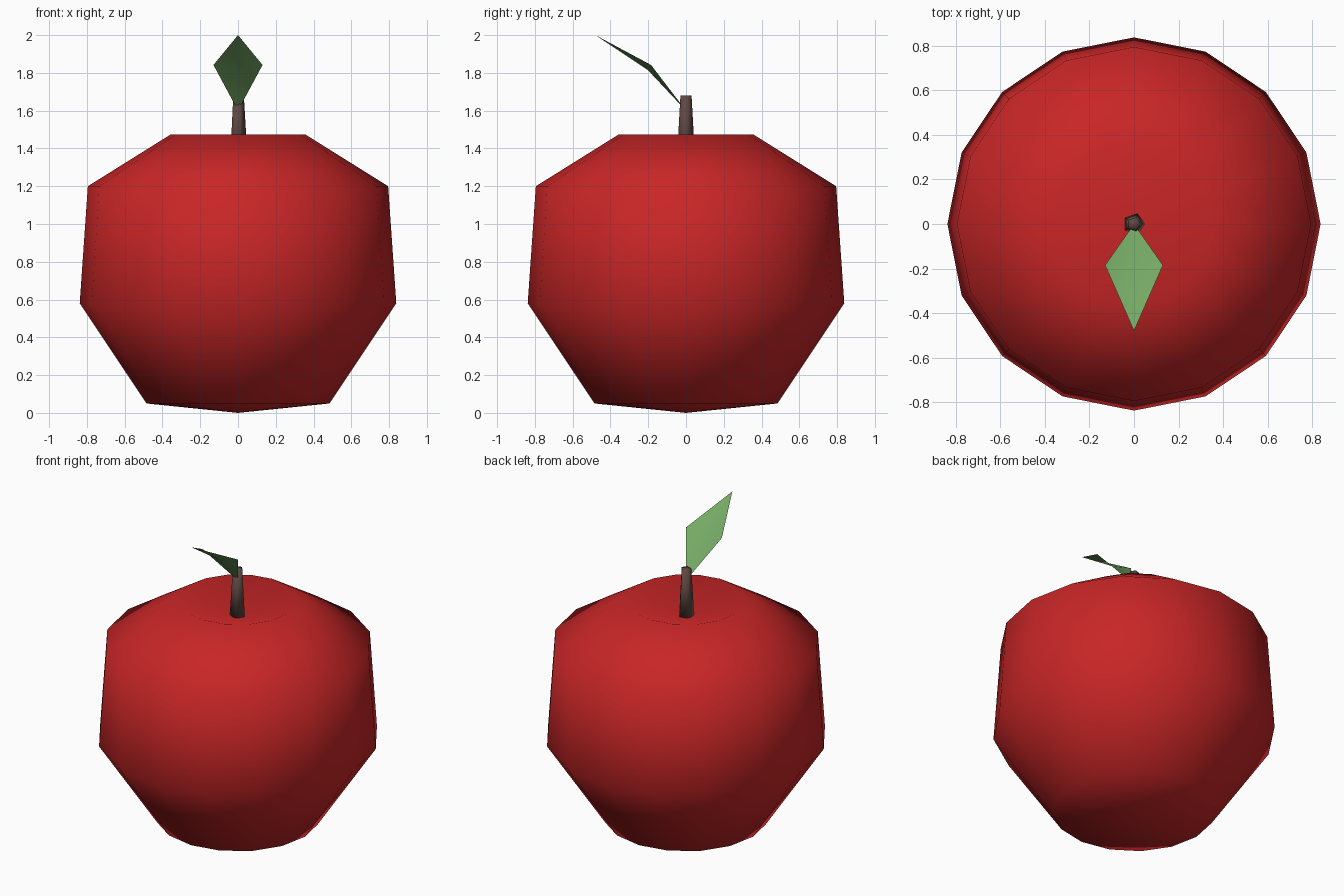
import bpy, bmesh, math

if "Cube" in bpy.data.objects:
    bpy.data.objects.remove(bpy.data.objects["Cube"])


def material(name, rgb):
    m = bpy.data.materials.new(name)
    m.diffuse_color = (*rgb, 1)
    m.use_nodes = True
    m.node_tree.nodes["Principled BSDF"].inputs["Base Color"].default_value = m.diffuse_color
    return m


def make(name, bm, mat, smooth=True):
    mesh = bpy.data.meshes.new(name)
    bm.to_mesh(mesh)
    bm.free()
    mesh.materials.append(mat)
    for p in mesh.polygons:
        p.use_smooth = smooth
    ob = bpy.data.objects.new(name, mesh)
    bpy.context.collection.objects.link(ob)
    return ob


def lathe(name, profile, sides, mat):
    """Revolve (radius, z) points about z; radius 0 makes a single pole point."""
    bm = bmesh.new()
    rings = []
    for r, z in profile:
        n = sides if r > 0 else 1
        ring = [bm.verts.new((r * math.cos(2 * math.pi * i / sides),
                              r * math.sin(2 * math.pi * i / sides), z)) for i in range(n)]
        rings.append(ring)
    for a, b in zip(rings, rings[1:]):
        for i in range(sides):
            j = (i + 1) % sides
            if len(a) == 1:
                bm.faces.new((a[0], b[j], b[i]))
            elif len(b) == 1:
                bm.faces.new((a[i], a[j], b[0]))
            else:
                bm.faces.new((a[i], a[j], b[j], b[i]))
    bmesh.ops.recalc_face_normals(bm, faces=bm.faces)
    return make(name, bm, mat)


red = material("apple red", (0.58, 0.019, 0.02))
brown = material("stem brown", (0.115, 0.064, 0.052))
green = material("leaf green", (0.18, 0.40, 0.13))

# Fruit body with a dip at the top
lathe("fruit", [(0, 0), (0.485, 0.05), (0.838, 0.58), (0.795, 1.2),
                (0.355, 1.475), (0, 1.36)], 16, red)

# Tapered five-sided stem
lathe("stem", [(0, 1.355), (0.05, 1.355), (0.031, 1.68), (0, 1.68)], 5, brown)

# Leaf: a diamond folded slightly along its midrib
bm = bmesh.new()
base, right, tip, left, rib = [bm.verts.new(c) for c in (
    (0, 0, 1.6), (0.13, -0.185, 1.842), (0, -0.48, 2.0),
    (-0.13, -0.185, 1.842), (0, -0.202, 1.815))]
for f in ((base, rib, right), (rib, tip, right), (base, left, rib), (left, tip, rib)):
    bm.faces.new(f)
bm.normal_update()
for f in bm.faces:
    if f.normal.z < 0:
        f.normal_flip()
make("leaf", bm, green)
